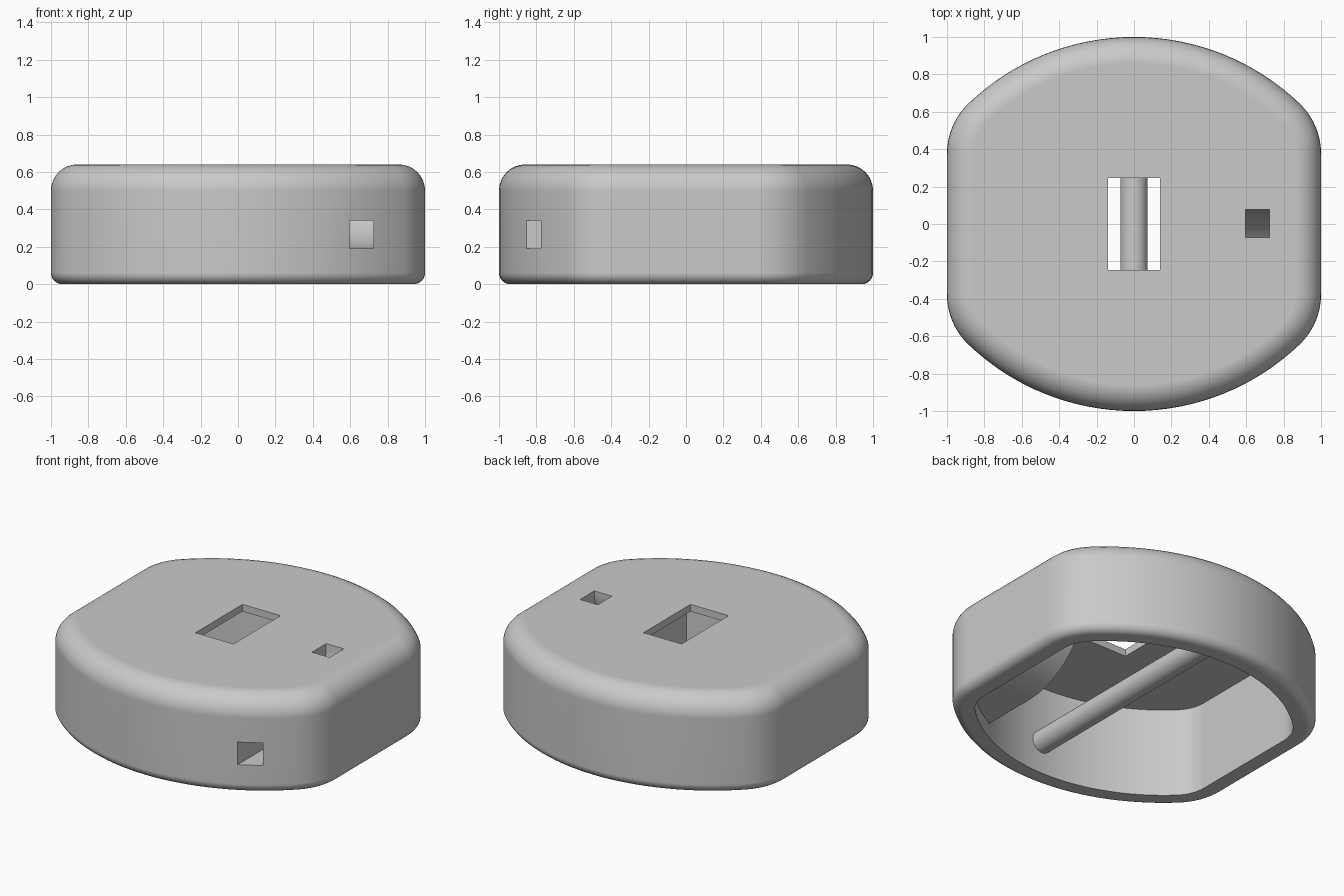
import bpy, bmesh
from math import sin, cos, pi, atan2, sqrt, radians

cube = bpy.data.objects.get("Cube")
if cube:
    bpy.data.objects.remove(cube)

GREY = (0.59, 0.59, 0.59, 1)
mat = bpy.data.materials.new("light grey")
mat.use_nodes = True
mat.diffuse_color = GREY
mat.node_tree.nodes["Principled BSDF"].inputs["Base Color"].default_value = GREY

WALL, ROOF, HEIGHT = 0.135, 0.593, 0.64
TOP_R, FOOT_R = 0.14, 0.06
BIG_R, CORNER_R = 1.28, 0.37
BEND_Y, BEND_Z = -0.362, 0.63


def outline(inset):
    """Round plan with two flat sides and blended corners, moved inward."""
    big_y, corner_x = 1 - BIG_R, 1 - CORNER_R
    corner_y = big_y + sqrt((BIG_R - CORNER_R) ** 2 - corner_x ** 2)
    split = atan2(corner_y - big_y, corner_x)
    quarter = []
    for i in range(11):
        a = split * i / 10
        quarter.append((corner_x + (CORNER_R - inset) * cos(a),
                        corner_y + (CORNER_R - inset) * sin(a)))
    for i in range(1, 17):
        a = split + (pi / 2 - split) * i / 16
        quarter.append(((BIG_R - inset) * cos(a), big_y + (BIG_R - inset) * sin(a)))
    half = quarter + [(-x, y) for x, y in quarter[-2::-1]]
    return half + [(x, -y) for x, y in reversed(half)]


def finish(name, bm):
    bmesh.ops.recalc_face_normals(bm, faces=bm.faces)
    mesh = bpy.data.meshes.new(name)
    bm.to_mesh(mesh)
    bm.free()
    mesh.materials.append(mat)
    ob = bpy.data.objects.new(name, mesh)
    bpy.context.collection.objects.link(ob)
    return ob


def loft(name, levels):
    """Closed solid through outlines given as (inset, z)."""
    bm = bmesh.new()
    rings = [[bm.verts.new((x, y, z)) for x, y in outline(d)] for d, z in levels]
    n = len(rings[0])
    for low, high in zip(rings, rings[1:]):
        for i in range(n):
            j = (i + 1) % n
            bm.faces.new((low[i], low[j], high[j], high[i]))
    bm.faces.new(rings[0])
    bm.faces.new(rings[-1])
    return finish(name, bm)


def prism(name, profile, x0, x1):
    """Closed solid from a profile of (y, z) points pushed along x."""
    bm = bmesh.new()
    near, far = [[bm.verts.new((x, y, z)) for y, z in profile] for x in (x0, x1)]
    for i in range(len(profile)):
        j = (i + 1) % len(profile)
        bm.faces.new((near[i], near[j], far[j], far[i]))
    bm.faces.new(near)
    bm.faces.new(far)
    return finish(name, bm)


def activate(ob):
    bpy.ops.object.select_all(action='DESELECT')
    ob.select_set(True)
    bpy.context.view_layer.objects.active = ob


def combine(ob, other, operation):
    mod = ob.modifiers.new("boolean", 'BOOLEAN')
    mod.operation, mod.object, mod.solver = operation, other, 'EXACT'
    activate(ob)
    bpy.ops.object.modifier_apply(modifier=mod.name)


def bend(radius, start, end):
    """Arc in the y-z plane about the centre of the cord channel."""
    angles = [start + (end - start) * i / 16 for i in range(17)]
    return [(BEND_Y + radius * cos(a), BEND_Z + radius * sin(a)) for a in angles]


# Hollow housing: inner roof and wall, foot rim, outer wall, rounded top
levels = [(WALL, ROOF), (WALL, 0)]
for i in range(7):
    a = pi / 2 * i / 6
    levels.append((FOOT_R * (1 - sin(a)), FOOT_R * (1 - cos(a))))
for i in range(9):
    a = pi / 2 * i / 8
    levels.append((TOP_R * (1 - cos(a)), HEIGHT - TOP_R * (1 - sin(a))))
housing = loft("housing", levels)

# Cutters: central slot and the curved cord channel
slot = prism("slot_cutter", [(-.247, .4), (.247, .4), (.247, .9), (-.247, .9)], -.14, .14)
channel = prism("channel_cutter",
                [(BEND_Y + .44, .9)] + bend(.44, 0, -pi / 2)
                + [(-1.2, BEND_Z - .44), (-1.2, BEND_Z - .29)]
                + bend(.29, -pi / 2, 0) + [(BEND_Y + .29, .9)], .595, .725)

# Curved block inside the housing that carries the channel
block = prism("channel_block",
              [(BEND_Y + .53, .7)] + bend(.53, 0, -pi / 2)
              + [(-1.2, BEND_Z - .53), (-1.2, .7)], .515, .805)
core = loft("core_limit", [(WALL - .03, .05), (WALL - .03, .615)])
combine(block, core, 'INTERSECT')
combine(block, channel, 'DIFFERENCE')
combine(housing, slot, 'DIFFERENCE')
combine(housing, channel, 'DIFFERENCE')
for helper in (slot, channel, core):
    bpy.data.objects.remove(helper)

# Strap rod crossing the cavity from front to back
bpy.ops.mesh.primitive_cylinder_add(vertices=32, radius=.073, depth=1.84,
                                    location=(0, 0, .215), rotation=(pi / 2, 0, 0))
rod = bpy.context.object
rod.name = "strap_rod"
rod.data.materials.append(mat)

# Smooth curved surfaces, crisp edges
for ob in (housing, block, rod):
    activate(ob)
    bpy.ops.object.shade_smooth_by_angle(angle=radians(30))
    mod = ob.modifiers.new("flat_caps", 'WEIGHTED_NORMAL')
    mod.keep_sharp = True
